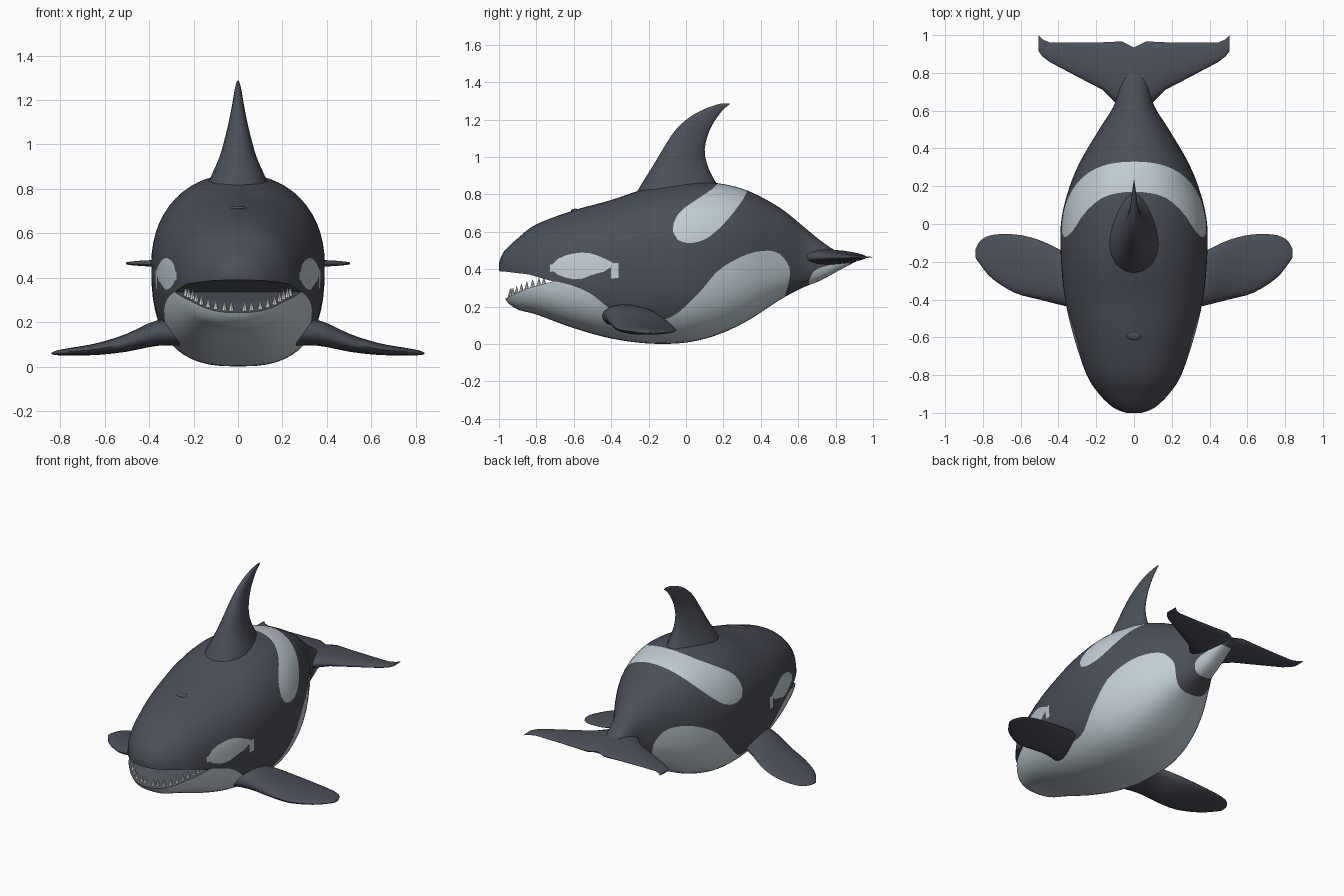
import bpy, bmesh, math
from mathutils import Matrix, Vector

if "Cube" in bpy.data.objects:
    bpy.data.objects.remove(bpy.data.objects["Cube"])

# ---------- colours ----------
def material(name, rgb):
    m = bpy.data.materials.new(name)
    m.diffuse_color = (*rgb, 1)
    m.use_nodes = True
    m.node_tree.nodes["Principled BSDF"].inputs["Base Color"].default_value = m.diffuse_color
    return m

DARK = material("slate_skin", (0.070, 0.079, 0.098))
PALE = material("pale_skin", (0.54, 0.62, 0.67))
MOUTH = material("mouth_lining", (0.075, 0.088, 0.105))
TOOTH = material("tooth_white", (0.75, 0.78, 0.78))

# ---------- helpers ----------
def spline(rows, sub, closed=False):
    """Catmull-Rom through rows of numbers."""
    n, out = len(rows), []
    get = (lambda i: rows[i % n]) if closed else (lambda i: rows[max(0, min(n - 1, i))])
    for i in range(n if closed else n - 1):
        p0, p1, p2, p3 = (get(i + k) for k in (-1, 0, 1, 2))
        for j in range(sub):
            t = j / sub
            out.append(tuple(0.5 * (2 * b + (c - a) * t + (2 * a - 5 * b + 4 * c - d) * t * t
                                    + (3 * b - a - 3 * c + d) * t ** 3)
                             for a, b, c, d in zip(p0, p1, p2, p3)))
    return out if closed else out + [tuple(rows[-1])]

def loft(rings):
    bm = bmesh.new()
    vs = [[bm.verts.new(p) for p in r] for r in rings]
    n = len(vs[0])
    for a, b in zip(vs, vs[1:]):
        for i in range(n):
            bm.faces.new((a[i], a[(i + 1) % n], b[(i + 1) % n], b[i]))
    bm.faces.new(vs[0])
    bm.faces.new(vs[-1])
    bmesh.ops.recalc_face_normals(bm, faces=bm.faces)
    return bm

def finish(bm, name, *mats):
    me = bpy.data.meshes.new(name)
    bm.to_mesh(me)
    bm.free()
    ob = bpy.data.objects.new(name, me)
    bpy.context.collection.objects.link(ob)
    for m in mats:
        me.materials.append(m)
    return ob

def smooth(ob, angle=42):
    bpy.ops.object.select_all(action='DESELECT')
    ob.select_set(True)
    bpy.context.view_layer.objects.active = ob
    bpy.ops.object.shade_smooth_by_angle(angle=math.radians(angle))

def foil(lead, trail, half, n=20):
    """Fin section: (chord position, thickness offset) pairs."""
    out = []
    for i in range(n):
        a = 2 * math.pi * i / n
        c = (1 - math.cos(a)) / 2
        out.append((lead + (trail - lead) * c, half * math.sin(a) * 1.2 * (1 - 0.45 * c)))
    return out

def signed_distance(poly, y, z):
    best, inside = 1e9, False
    for (y0, z0), (y1, z1) in zip(poly, poly[1:] + poly[:1]):
        dy, dz = y1 - y0, z1 - z0
        t = max(0, min(1, ((y - y0) * dy + (z - z0) * dz) / (dy * dy + dz * dz + 1e-12)))
        best = min(best, math.hypot(y - y0 - t * dy, z - z0 - t * dz))
        if (z0 > z) != (z1 > z) and y < y0 + dy * (z - z0) / dz:
            inside = not inside
    return -best if inside else best

def paint(bm, outline, index):
    """Cut a side-view outline into the mesh and colour the faces inside."""
    poly = spline(outline, 4, closed=True)
    d = {v: signed_distance(poly, v.co.y, v.co.z) for v in bm.verts}
    for e in list(bm.edges):
        a, b = e.verts
        if d[a] * d[b] < 0:
            _, v = bmesh.utils.edge_split(e, a, d[a] / (d[a] - d[b]))
            d[v] = 0
    for f in list(bm.faces):
        cut = [v for v in f.verts if d[v] == 0]
        if len(cut) == 2:
            try:
                bmesh.utils.face_split(f, cut[0], cut[1])
            except ValueError:
                pass
    for f in bm.faces:
        c = f.calc_center_median()
        if signed_distance(poly, c.y, c.z) < 0:
            f.material_index = index

# ---------- body: y, top, bottom, half width, height of widest point ----------
BODY = [(-1.0, .435, .385, .04, .41), (-.985, .475, .30, .085, .40), (-.96, .51, .232, .125, .39),
        (-.90, .565, .185, .185, .38), (-.80, .64, .158, .25, .38), (-.60, .715, .085, .318, .40),
        (-.40, .77, .03, .365, .43), (-.20, .835, .003, .386, .45), (0, .865, .008, .387, .46),
        (.17, .86, .05, .35, .47), (.33, .82, .125, .285, .48), (.50, .73, .235, .185, .48),
        (.62, .635, .30, .11, .47), (.72, .553, .34, .08, .46), (.82, .49, .395, .06, .46),
        (.93, .468, .452, .03, .46)]

def body_ring(y, top, bot, w, mid, n=56):
    ring = []
    for i in range(n):
        a = 2 * math.pi * i / n
        c, s = math.cos(a), math.sin(a)
        p = 2 / (2.2 if s >= 0 else 2.7)
        h = top - mid if s >= 0 else mid - bot
        ring.append((math.copysign(w * abs(c) ** p, c), y, mid + math.copysign(h * abs(s) ** p, s)))
    return ring

bm = loft([body_ring(*r) for r in spline(BODY, 5)])
belly = [(-1.15, .31), (-.90, .33), (-.72, .337), (-.60, .31), (-.51, .27), (-.44, .215), (-.33, .14),
         (-.17, .125), (-.06, .155), (.075, .28), (.18, .40), (.34, .485), (.475, .495), (.545, .43),
         (.555, .36), (.53, .26), (.48, .1), (.2, -.2), (-.5, -.2), (-1.15, 0)]
eye_patch = [(-.72, .41), (-.67, .465), (-.54, .49), (-.43, .455), (-.365, .415), (-.385, .385),
             (-.49, .375), (-.57, .345), (-.675, .365)]
saddle = [(-.07, .63), (-.055, .565), (.02, .54), (.12, .57), (.235, .68), (.33, .82), (.36, .95),
          (.22, 1.0), (.17, .86), (.075, .785), (-.03, .71)]
tail_patch = [(.665, .30), (.68, .385), (.76, .42), (.87, .435), (.91, .36), (.80, .25)]
for outline in (belly, eye_patch, saddle, tail_patch):
    paint(bm, outline, 1)
body = finish(bm, "body", DARK, PALE, MOUTH)

# ---------- open mouth: wedge cut through the head ----------
wedge = [(-1.1, .395), (-.97, .388), (-.84, .372), (-.71, .335), (-.85, .298), (-.96, .246), (-1.1, .18)]
bm = loft([[(x, y, z) for y, z in wedge] for x in (-.6, .6)])
for f in bm.faces:
    f.material_index = 2
cutter = finish(bm, "mouth_cutter", DARK, PALE, MOUTH)
cut = body.modifiers.new("mouth", 'BOOLEAN')
cut.operation, cut.solver, cut.object = 'DIFFERENCE', 'EXACT', cutter
bpy.ops.object.select_all(action='DESELECT')
body.select_set(True)
bpy.context.view_layer.objects.active = body
bpy.ops.object.modifier_apply(modifier=cut.name)
bpy.data.objects.remove(cutter)
smooth(body)

# ---------- lower teeth along the jaw rim ----------
bm = bmesh.new()
for y, x, z in spline([(-.94, .03, .262), (-.925, .10, .266), (-.88, .165, .288),
                       (-.82, .205, .312), (-.76, .235, .326)], 2):
    for side in (-1, 1):
        bmesh.ops.create_cone(bm, cap_ends=True, segments=8, radius1=.013, radius2=.001, depth=.045,
                              matrix=Matrix.Translation((side * x, y, z + .012)))
smooth(finish(bm, "lower_teeth", TOOTH))

# ---------- dorsal fin: height, lead y, trail y, half thickness ----------
DORSAL = [(.72, -.31, .22, .17), (.835, -.25, .175, .135), (.94, -.185, .12, .088), (1.04, -.125, .10, .058),
          (1.14, -.06, .125, .035), (1.21, .015, .165, .022), (1.255, .095, .20, .014),
          (1.28, .165, .23, .006), (1.287, .195, .235, .002)]
bm = loft([[(t, y, z) for y, t in foil(a, b, h)] for z, a, b, h in spline(DORSAL, 3)])
smooth(finish(bm, "dorsal_fin", DARK), 60)

# ---------- flippers: x, lead y, trail y, height, half thickness ----------
FLIPPER = [(.22, -.46, -.19, .15, .06), (.36, -.435, -.15, .152, .06), (.50, -.40, -.085, .108, .042),
           (.63, -.365, -.055, .08, .028), (.75, -.29, -.058, .068, .018), (.81, -.22, -.085, .063, .012),
           (.838, -.18, -.13, .06, .004)]
for side, name in ((1, "right_flipper"), (-1, "left_flipper")):
    bm = loft([[(side * x, y, z + t) for y, t in foil(a, b, h)] for x, a, b, z, h in spline(FLIPPER, 3)])
    smooth(finish(bm, name, DARK), 60)

# ---------- tail flukes: x, lead y, trail y, half thickness ----------
FLUKE = [(0, .60, .935, .042), (.06, .62, .965, .042), (.10, .645, .965, .038), (.165, .71, .962, .030),
         (.30, .78, .96, .02), (.445, .857, .96, .012), (.485, .887, .978, .008), (.505, .915, 1.0, .004)]
span = [(-r[0], *r[1:]) for r in FLUKE[:0:-1]] + FLUKE
bm = loft([[(x, y, .465 + t) for y, t in foil(a, b, h)] for x, a, b, h in span])
smooth(finish(bm, "tail_flukes", DARK), 60)

# ---------- blowhole ----------
bm = bmesh.new()
bmesh.ops.create_uvsphere(bm, u_segments=16, v_segments=8, radius=1,
                          matrix=Matrix.Translation((0, -.59, .712)) @ Matrix.Diagonal((.04, .025, .012, 1)))
smooth(finish(bm, "blowhole", DARK))
